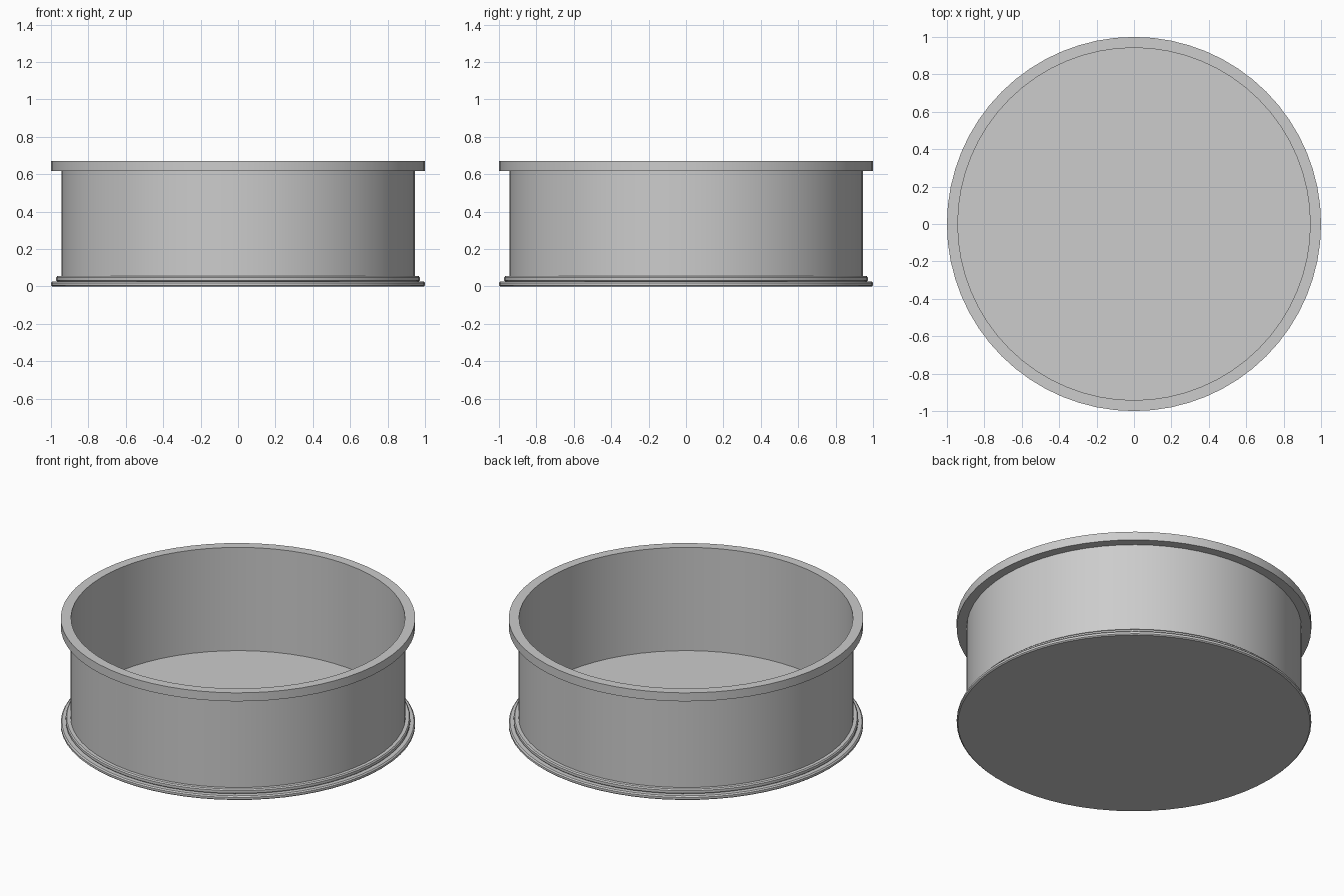
import bpy, bmesh, math

if "Cube" in bpy.data.objects:
    bpy.data.objects.remove(bpy.data.objects["Cube"])

SEG = 64
R_WALL = 0.945

grey = bpy.data.materials.new("plain grey")
grey.diffuse_color = (0.604, 0.604, 0.604, 1)
grey.use_nodes = True
grey.node_tree.nodes["Principled BSDF"].inputs["Base Color"].default_value = grey.diffuse_color


def lathe(name, profile, closed=False):
    """Spin (radius, z) points about z; a radius of 0 makes a centre point."""
    bm = bmesh.new()
    rings = []
    for r, z in profile:
        if r == 0:
            rings.append([bm.verts.new((0, 0, z))] * SEG)
        else:
            rings.append([bm.verts.new((r * math.cos(2 * math.pi * i / SEG),
                                        r * math.sin(2 * math.pi * i / SEG), z))
                          for i in range(SEG)])
    pairs = list(zip(rings, rings[1:]))
    if closed:
        pairs.append((rings[-1], rings[0]))
    for a, b in pairs:
        for i in range(SEG):
            j = (i + 1) % SEG
            quad = list(dict.fromkeys((a[i], a[j], b[j], b[i])))
            bm.faces.new(quad)
    bmesh.ops.recalc_face_normals(bm, faces=bm.faces[:])
    me = bpy.data.meshes.new(name)
    bm.to_mesh(me)
    bm.free()
    me.materials.append(grey)
    ob = bpy.data.objects.new(name, me)
    bpy.context.collection.objects.link(ob)
    bpy.ops.object.select_all(action='DESELECT')
    ob.select_set(True)
    bpy.context.view_layer.objects.active = ob
    bpy.ops.object.shade_smooth_by_angle(angle=math.radians(30))
    return ob


# round base plate with a softened edge
lathe("base_plate", [(0, 0), (0.993, 0), (1.0, 0.006), (1.0, 0.019),
                     (0.993, 0.026), (0, 0.026)])

# smaller stepped ring where the wall meets the base
lathe("base_step", [(R_WALL, 0.026), (0.966, 0.026), (0.972, 0.032),
                    (0.972, 0.048), (0.966, 0.055), (R_WALL, 0.055)], closed=True)

# thin round wall
lathe("wall", [(R_WALL, 0.055), (R_WALL, 0.62), (R_WALL, 0.67),
               (R_WALL - 0.003, 0.67), (R_WALL - 0.003, 0.055)], closed=True)

# flat collar around the top
lathe("top_rim", [(R_WALL, 0.617), (1.0, 0.617), (1.0, 0.67), (R_WALL, 0.67)],
      closed=True)
